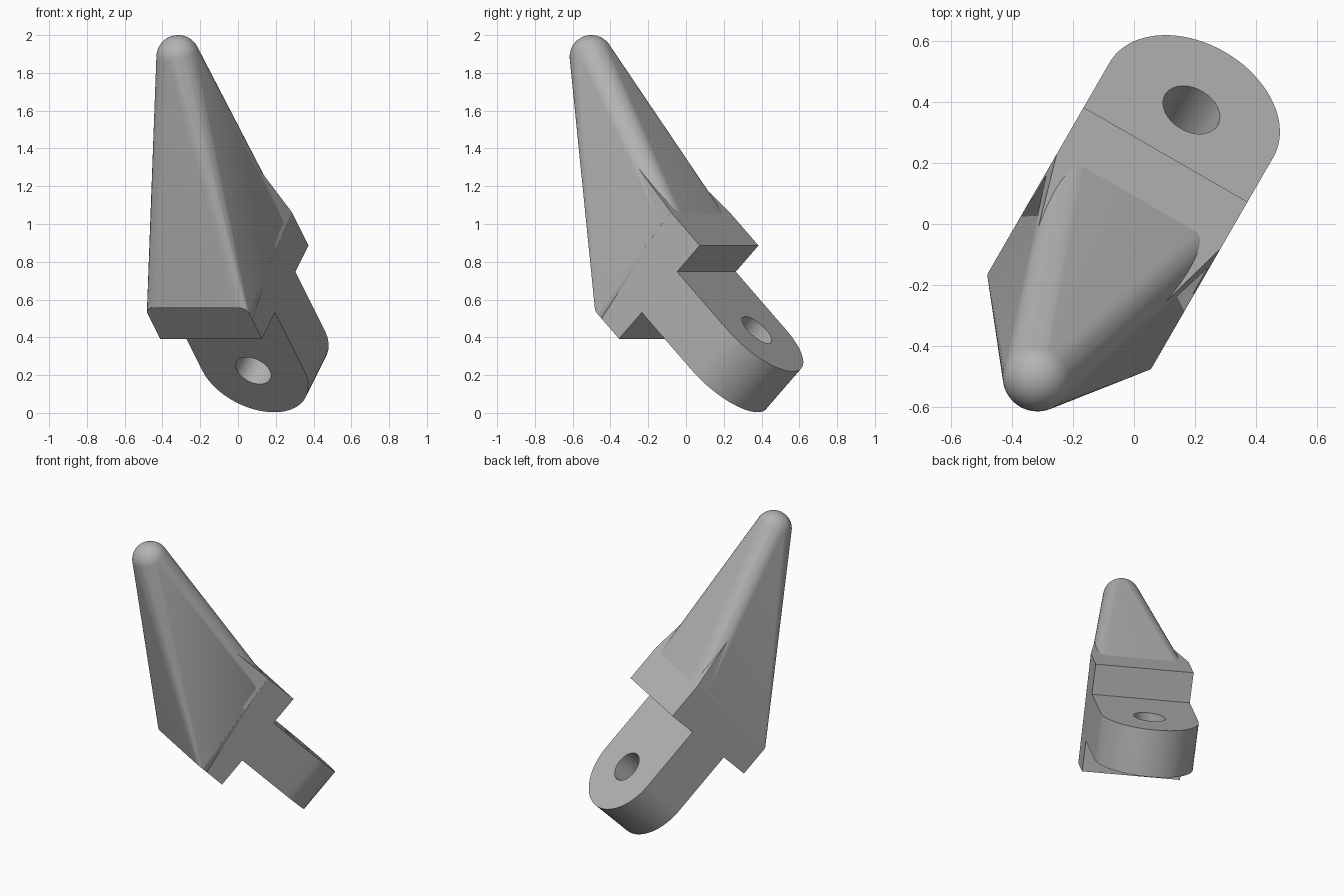
import bpy, bmesh, math
from mathutils import Matrix, Vector

if "Cube" in bpy.data.objects:
    bpy.data.objects.remove(bpy.data.objects["Cube"])

steel = bpy.data.materials.new("grey_steel")
steel.use_nodes = True
grey = (0.45, 0.45, 0.45, 1)
steel.diffuse_color = grey
steel.node_tree.nodes["Principled BSDF"].inputs["Base Color"].default_value = grey

# Part frame: x across, y along the shank, z through its thickness
yaw, pitch = math.radians(-30), math.radians(-45)
tilt = Matrix.Rotation(yaw, 4, "Z") @ Matrix.Rotation(pitch, 4, "X")
tilt = tilt @ Matrix.Translation((-0.024, 0, 0))

HALF = 0.311                    # half width
SHOULDER = -0.45                # step between shank and block
BOTTOM, TOP = 0.105, 0.803      # block thickness
TAB_BOTTOM, TAB_TOP = 0.302, 0.607
EYE = -0.014                    # eye position along the shank
TIP = Vector((0, -1.752, 0.914))
TIP_R = 0.115


def make_object(name, bm):
    bmesh.ops.recalc_face_normals(bm, faces=bm.faces)
    mesh = bpy.data.meshes.new(name)
    bm.to_mesh(mesh)
    bm.free()
    mesh.transform(tilt)
    mesh.materials.append(steel)
    obj = bpy.data.objects.new(name, mesh)
    bpy.context.collection.objects.link(obj)
    return obj


def smooth(obj, degrees=30):
    bpy.ops.object.select_all(action="DESELECT")
    obj.select_set(True)
    bpy.context.view_layer.objects.active = obj
    bpy.ops.object.shade_smooth_by_angle(angle=math.radians(degrees))


def hull(name, points):
    bm = bmesh.new()
    for p in points:
        bm.verts.new(p)
    res = bmesh.ops.convex_hull(bm, input=bm.verts)
    loose = {g for g in res["geom_interior"] + res["geom_unused"]
             if isinstance(g, bmesh.types.BMVert)}
    bmesh.ops.delete(bm, geom=list(loose), context="VERTS")
    return make_object(name, bm)


def prism(name, outline, z0, z1):
    bm = bmesh.new()
    face = bm.faces.new([bm.verts.new((x, y, z0)) for x, y in outline])
    ext = bmesh.ops.extrude_face_region(bm, geom=[face])
    moved = [g for g in ext["geom"] if isinstance(g, bmesh.types.BMVert)]
    bmesh.ops.translate(bm, verts=moved, vec=(0, 0, z1 - z0))
    return make_object(name, bm)


def arc(cx, cy, r, start, end, steps):
    angles = [start + (end - start) * i / steps for i in range(steps + 1)]
    return [(cx + r * math.cos(a), cy + r * math.sin(a)) for a in angles]


# Mounting tab with rounded end and a drilled eye
outline = [(-HALF, SHOULDER - 0.1), (HALF, SHOULDER - 0.1)]
outline += arc(0, EYE, HALF, 0, math.pi, 40)
tab = prism("mounting_tab", outline, TAB_BOTTOM, TAB_TOP)
drill = prism("eye_cutter", arc(0, EYE, 0.1, 0, math.tau, 40)[:-1],
              TAB_BOTTOM - 0.2, TAB_TOP + 0.2)
drill.hide_render = True
cut = tab.modifiers.new("eye", "BOOLEAN")
cut.operation, cut.solver, cut.object = "DIFFERENCE", "EXACT", drill
bpy.context.view_layer.objects.active = tab
bpy.ops.object.modifier_apply(modifier="eye")
bpy.data.objects.remove(drill)
smooth(tab)

# Shoulder block, its rear face slightly slanted
side = [(SHOULDER, BOTTOM), (SHOULDER, TOP), (-0.70, TOP), (-0.643, BOTTOM)]
hull("shoulder_block", [(s * HALF, y, z) for s in (-1, 1) for y, z in side])

# Tapered tooth: rounded upper corners, tight lower corners, ball tip
points = []
for s in (-1, 1):
    for a in arc(s * (HALF - 0.1), TOP - 0.1, 0.1, 0, math.pi / 2, 12):
        x = s * (HALF - 0.1) + s * abs(a[0] - s * (HALF - 0.1))
        points.append((x, -0.69, a[1]))
    for i in range(7):
        t = math.pi / 2 * i / 6
        points.append((s * (0.24 + 0.071 * math.cos(t)),
                       -0.643 - 0.044 * math.sin(t), BOTTOM))
    points.append((s * HALF, -0.60, BOTTOM))
for ring in range(1, 24):
    phi = math.pi * ring / 24
    for k in range(48):
        th = math.tau * k / 48
        points.append(TIP + TIP_R * Vector((math.sin(phi) * math.cos(th),
                                           math.cos(phi),
                                           math.sin(phi) * math.sin(th))))
points.append(TIP - Vector((0, TIP_R, 0)))
smooth(hull("tapered_tooth", points))

# Corner ramps blending the square block into the round tooth edges
for s, label in ((1, "left"), (-1, "right")):
    hull(label + "_corner_ramp", [
        (s * HALF, -0.70, TOP), (s * HALF, -0.68, 0.55),
        (s * 0.15, -0.70, TOP), (s * 0.15, -0.68, 0.55),
        (s * 0.214, -1.18, 0.80), (s * 0.15, -1.15, 0.75)])
